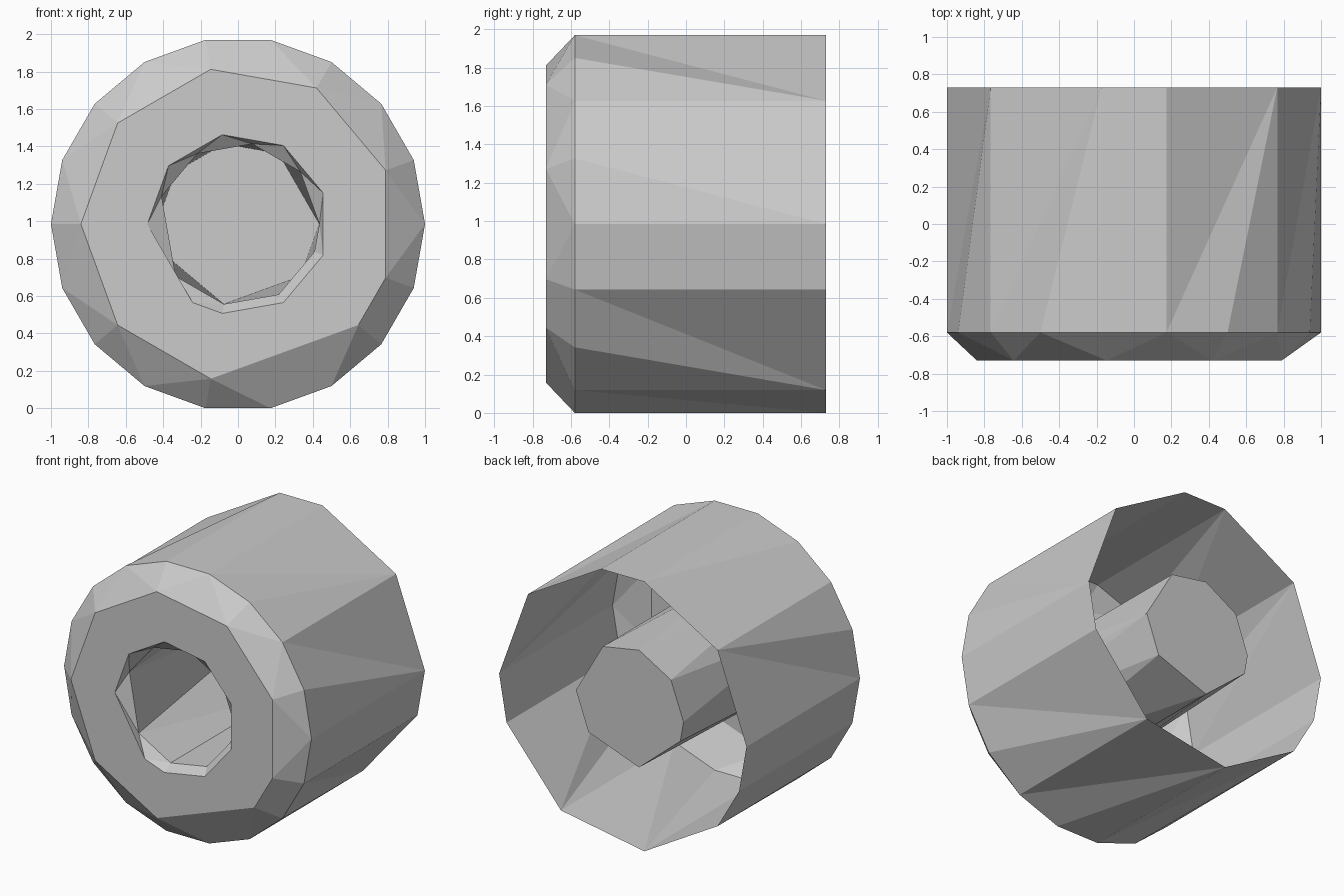
import bpy
import bmesh
import math

cube = bpy.data.objects.get("Cube")
if cube:
    bpy.data.objects.remove(cube, do_unlink=True)

CENTRE_Z = math.cos(math.radians(10))

grey = bpy.data.materials.new("plain grey")
grey.use_nodes = True
colour = (0.6, 0.6, 0.6, 1)
grey.diffuse_color = colour
grey.node_tree.nodes["Principled BSDF"].inputs["Base Color"].default_value = colour


def ring(bm, radius, y, angles):
    """Vertices on a circle facing the front, paired with their angles."""
    verts = []
    for a in angles:
        t = math.radians(a)
        co = (radius * math.cos(t), y, CENTRE_Z + radius * math.sin(t))
        verts.append((a, bm.verts.new(co)))
    return verts


def stitch(bm, a, b):
    """Join two rings with triangles, always advancing the one that lags."""
    a = a + [(a[0][0] + 360, a[0][1])]
    b = b + [(b[0][0] + 360, b[0][1])]
    i = j = 0
    while i < len(a) - 1 or j < len(b) - 1:
        next_a = a[i + 1][0] if i < len(a) - 1 else 999
        next_b = b[j + 1][0] if j < len(b) - 1 else 999
        if next_a < next_b:
            bm.faces.new((a[i][1], a[i + 1][1], b[j][1]))
            i += 1
        else:
            bm.faces.new((a[i][1], b[j + 1][1], b[j][1]))
            j += 1


def finish(bm, name):
    bmesh.ops.recalc_face_normals(bm, faces=bm.faces)
    mesh = bpy.data.meshes.new(name)
    bm.to_mesh(mesh)
    bm.free()
    mesh.materials.append(grey)
    bpy.context.collection.objects.link(bpy.data.objects.new(name, mesh))


# Thin shell: open back edge, outer wall, bevel, front face, hole lip, closed tube
bm = bmesh.new()
back_edge = ring(bm, 1, 0.73, (0, 40, 80, 100, 140, 180, 200, 220, 260, 300, 340))
shoulder = ring(bm, 1, -0.58, range(0, 360, 20))
front_edge = ring(bm, 0.84, -0.73, (20, 60, 100, 140, 180, 220, 260, 320, 340))
hole_edge = ring(bm, 0.485, -0.73, (20, 60, 100, 140, 180, 240, 260, 300, 340))
lip = ring(bm, 0.435, -0.67, (0, 40, 80, 120, 160, 220, 260, 300, 340))
tube_end = ring(bm, 0.435, 0.65, (0, 60, 100, 140, 180, 200, 260, 320))

rings = [back_edge, shoulder, front_edge, hole_edge, lip, tube_end]
for first, second in zip(rings, rings[1:]):
    stitch(bm, first, second)

# Flat cap that closes the tube
bm.faces.new([v for _, v in tube_end])

finish(bm, "hollow_drum_shell")
